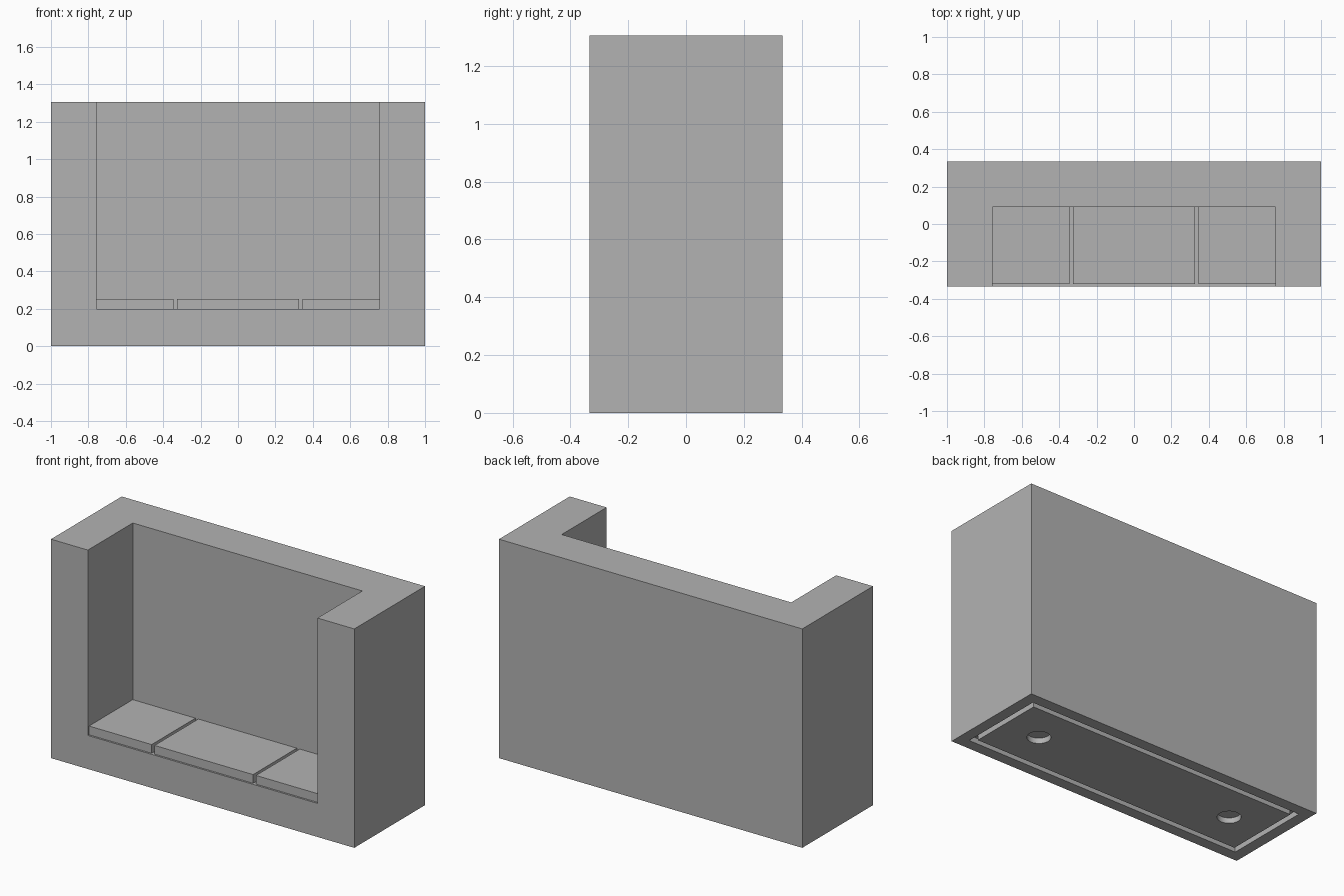
import bpy

if "Cube" in bpy.data.objects:
    bpy.data.objects.remove(bpy.data.objects["Cube"], do_unlink=True)

# Overall sizes
HALF_X, HALF_Y, HEIGHT = 1.0, 0.333, 1.305
INNER_X, INNER_BACK, FLOOR = 0.757, 0.09, 0.2
RECESS = 0.033

grey = bpy.data.materials.new("plain grey")
grey.use_nodes = True
grey.diffuse_color = (0.45, 0.45, 0.45, 1)
grey.node_tree.nodes["Principled BSDF"].inputs["Base Color"].default_value = grey.diffuse_color


def box(name, low, high):
    """Box spanning two opposite corners."""
    size = [b - a for a, b in zip(low, high)]
    centre = [(a + b) / 2 for a, b in zip(low, high)]
    bpy.ops.mesh.primitive_cube_add(size=1, location=centre)
    obj = bpy.context.object
    obj.name = name
    obj.scale = size
    bpy.ops.object.transform_apply(location=True, rotation=False, scale=True)
    obj.data.materials.append(grey)
    return obj


def cut(target, cutter):
    """Subtract the cutter from the target and discard it."""
    mod = target.modifiers.new("cut", 'BOOLEAN')
    mod.operation = 'DIFFERENCE'
    mod.solver = 'EXACT'
    mod.object = cutter
    bpy.context.view_layer.objects.active = target
    bpy.ops.object.modifier_apply(modifier=mod.name)
    bpy.data.objects.remove(cutter, do_unlink=True)


# Housing: block with a bay open to the front and top
housing = box("housing", (-HALF_X, -HALF_Y, 0), (HALF_X, HALF_Y, HEIGHT))
cut(housing, box("bay_cutter", (-INNER_X, -1, FLOOR), (INNER_X, INNER_BACK, 2)))

# Narrow groove running around the underside
gx, gy, width = HALF_X - 0.067, HALF_Y - 0.067, 0.033
groove = box("groove_cutter", (-gx, -gy, -0.1), (gx, gy, RECESS))
cut(groove, box("groove_core", (width - gx, width - gy, -0.2), (gx - width, gy - width, 0.2)))
cut(housing, groove)

# Round blind holes in the underside
for side in (-1, 1):
    bpy.ops.mesh.primitive_cylinder_add(vertices=32, radius=0.065, depth=2 * RECESS,
                                        location=(side * 0.667, 0, 0))
    hole = bpy.context.object
    hole.data.materials.append(grey)
    cut(housing, hole)

bpy.ops.object.select_all(action='DESELECT')
housing.select_set(True)
bpy.context.view_layer.objects.active = housing
bpy.ops.object.shade_smooth_by_angle(angle=0.5)

# Three floor slabs separated by thin gaps
for name, left, right in (("right_slab", -INNER_X, -0.344),
                          ("middle_slab", -0.325, 0.325),
                          ("left_slab", 0.344, INNER_X)):
    box(name, (left, -0.322, FLOOR), (right, INNER_BACK, 0.252))
